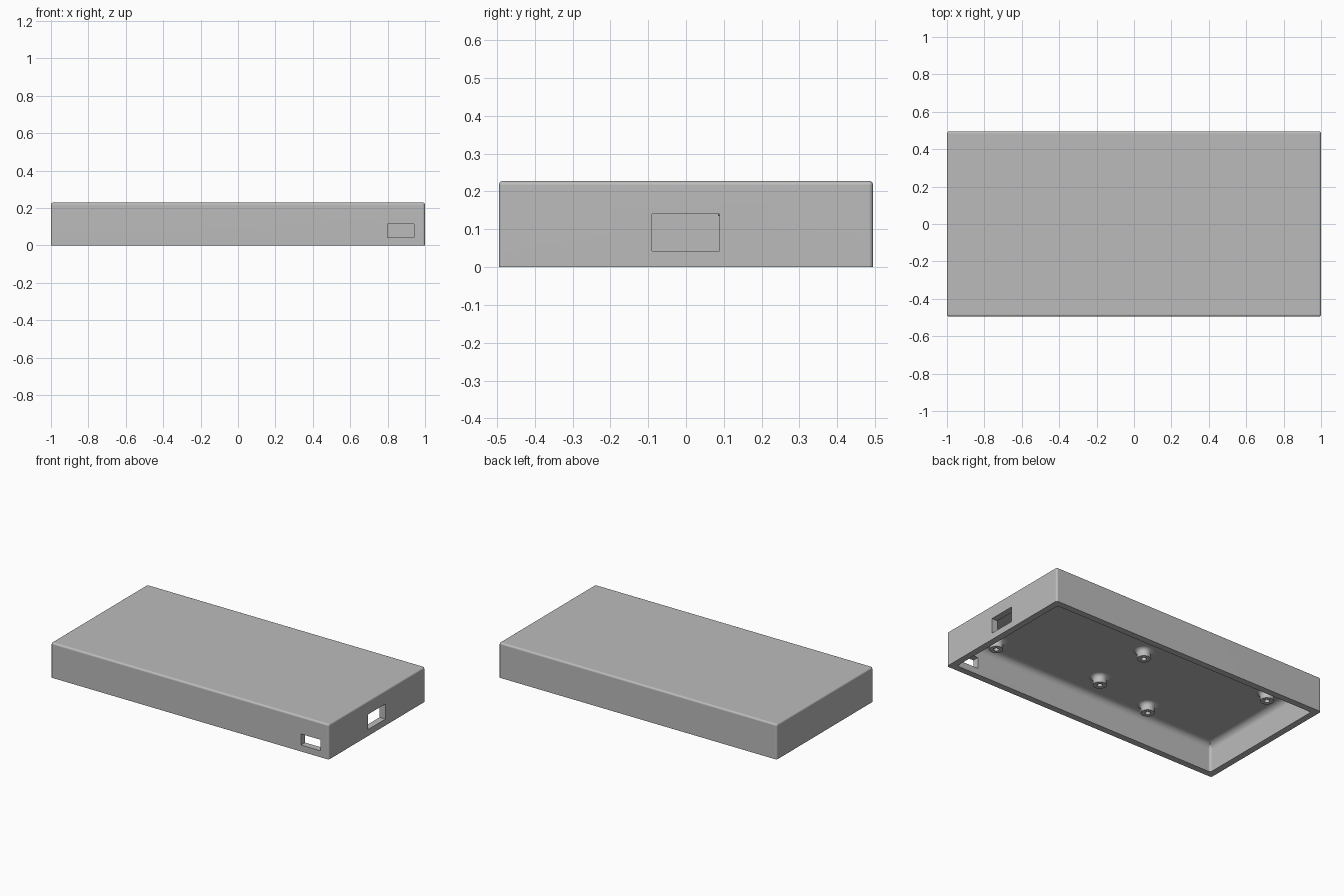
import bpy, bmesh, math
from mathutils import Vector

old = bpy.data.objects.get("Cube")
if old:
    bpy.data.objects.remove(old, do_unlink=True)

grey = bpy.data.materials.new("mid grey")
grey.use_nodes = True
COLOUR = (0.5, 0.5, 0.5, 1)
grey.diffuse_color = COLOUR
grey.node_tree.nodes["Principled BSDF"].inputs["Base Color"].default_value = COLOUR

HALF_Y, HEIGHT, WALL = 0.495, 0.228, 0.042
CEILING = HEIGHT - WALL
POST_TIP = 0.135


def add_object(name, bm):
    bmesh.ops.recalc_face_normals(bm, faces=bm.faces)
    mesh = bpy.data.meshes.new(name)
    bm.to_mesh(mesh)
    bm.free()
    mesh.materials.append(grey)
    obj = bpy.data.objects.new(name, mesh)
    bpy.context.collection.objects.link(obj)
    return obj


def box(name, low, high, side_round=0, top_round=0):
    """Box with rounded upright corners and a rounded top rim."""
    low, high = Vector(low), Vector(high)
    bm = bmesh.new()
    bmesh.ops.create_cube(bm, size=1)
    for v in bm.verts:
        v.co = (low + high) / 2 + v.co * (high - low)
    if side_round:
        edges = [e for e in bm.edges if abs(e.verts[0].co.z - e.verts[1].co.z) > 0.01]
        bmesh.ops.bevel(bm, geom=edges, offset=side_round, segments=5,
                        profile=0.5, affect='EDGES')
    if top_round:
        edges = [e for e in bm.edges if all(v.co.z > high.z - 1e-4 for v in e.verts)]
        bmesh.ops.bevel(bm, geom=edges, offset=top_round, segments=6,
                        profile=0.5, affect='EDGES')
    return add_object(name, bm)


def smooth(obj):
    bpy.ops.object.select_all(action='DESELECT')
    obj.select_set(True)
    bpy.context.view_layer.objects.active = obj
    bpy.ops.object.shade_smooth_by_angle(angle=math.radians(35))


def cut(obj, cutter):
    mod = obj.modifiers.new("cut", 'BOOLEAN')
    mod.operation = 'DIFFERENCE'
    mod.solver = 'EXACT'
    mod.object = cutter
    bpy.context.view_layer.objects.active = obj
    bpy.ops.object.modifier_apply(modifier=mod.name)
    bpy.data.objects.remove(cutter, do_unlink=True)


# Shell, open underneath
shell = box("case_shell", (-1, -HALF_Y, 0), (1, HALF_Y, HEIGHT), 0.012, 0.012)
inner_x, inner_y = 1 - WALL, HALF_Y - WALL
cut(shell, box("cavity_cutter", (-inner_x, -inner_y, -0.2),
               (inner_x, inner_y, CEILING), 0.014, 0.04))

# Cable openings in the front wall and the +x end wall
cut(shell, box("front_port_cutter", (0.8, -0.6, 0.042), (0.942, -0.43, 0.114)))
cut(shell, box("end_port_cutter", (0.93, -0.09, 0.042), (1.1, 0.088, 0.14)))
smooth(shell)
shell.modifiers.new("clean_shading", 'WEIGHTED_NORMAL').keep_sharp = True


# Screw posts: a hollow tube with a flared root, hanging from the ceiling
def post(name, x, y, radius=0.04, bore=0.016, flare=0.025, sides=32):
    profile = [(bore, CEILING), (bore, POST_TIP), (radius, POST_TIP)]
    for i in range(7):
        a = i / 6 * math.pi / 2
        profile.append((radius + flare * (1 - math.cos(a)),
                        CEILING - flare * (1 - math.sin(a))))
    bm = bmesh.new()
    rings = [[bm.verts.new((x + r * math.cos(k * math.tau / sides),
                            y + r * math.sin(k * math.tau / sides), z))
              for k in range(sides)] for r, z in profile]
    for a, b in zip(rings, rings[1:] + rings[:1]):
        for k in range(sides):
            n = (k + 1) % sides
            bm.faces.new((a[k], a[n], b[n], b[k]))
    smooth(add_object(name, bm))


POSTS = {
    "board_post_front_outer": (0.755, -0.342),
    "board_post_back_outer": (0.755, 0.34),
    "board_post_front_inner": (0.03, -0.273),
    "board_post_back_inner": (0.03, 0.124),
    "module_post_front": (-0.39, -0.342),
    "module_post_back": (-0.83, 0.209),
}
for name, (x, y) in POSTS.items():
    post(name, x, y)
